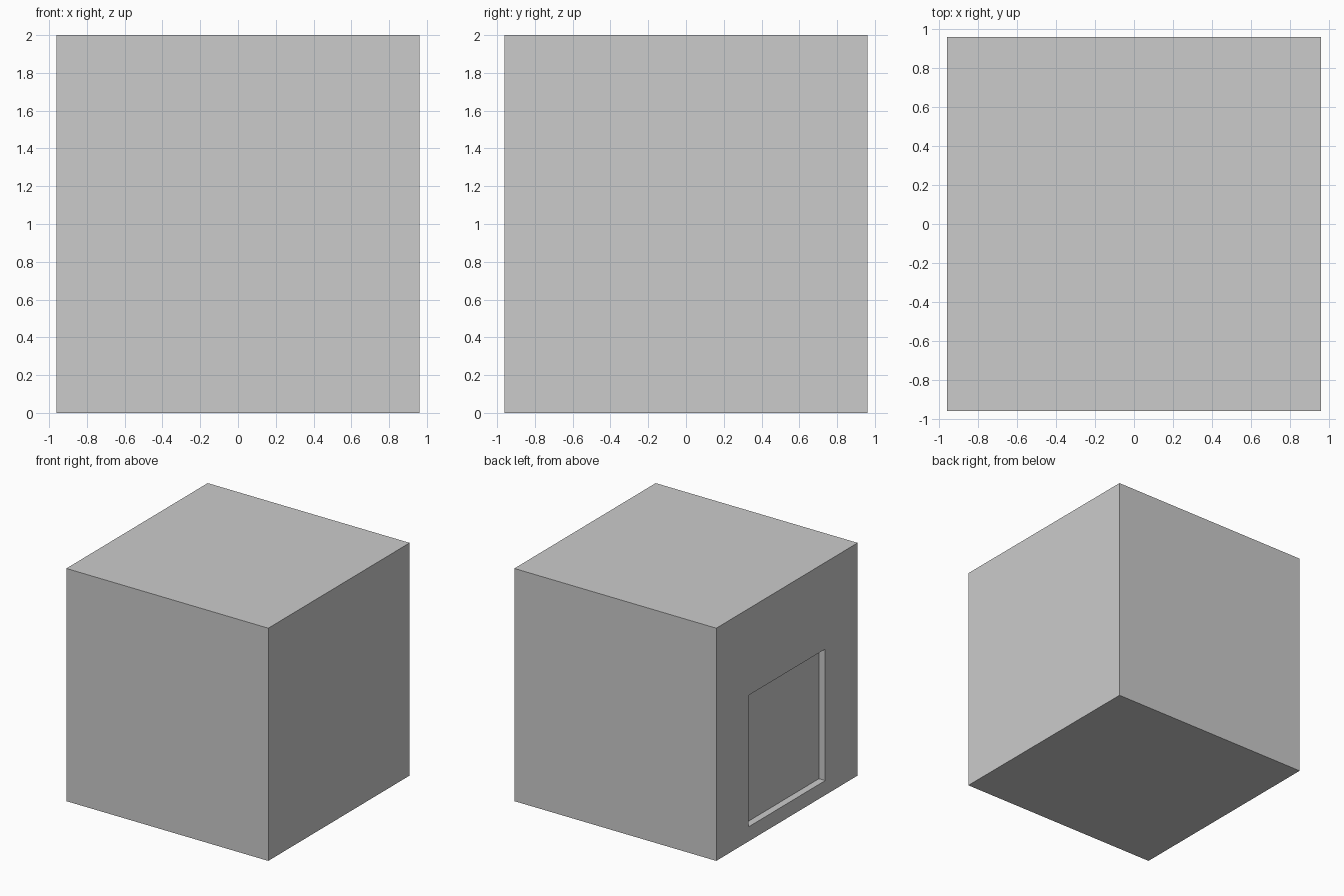
import bpy

if "Cube" in bpy.data.objects:
    bpy.data.objects.remove(bpy.data.objects["Cube"])


def box(name, lo, hi):
    """Axis-aligned box between two corners, with its scale baked into the mesh."""
    centre = [(a + b) / 2 for a, b in zip(lo, hi)]
    size = [b - a for a, b in zip(lo, hi)]
    bpy.ops.mesh.primitive_cube_add(size=1, location=centre)
    ob = bpy.context.object
    ob.name = name
    ob.scale = size
    bpy.ops.object.transform_apply(location=True, rotation=False, scale=True)
    return ob


HALF = 0.96
HEIGHT = 2.0
DEPTH = 0.06

# Main block
body = box("body", (-HALF, -HALF, 0), (HALF, HALF, HEIGHT))

# Shallow rectangular recess in the left side
cutter = box("recess_cutter", (-HALF - 0.2, -0.52, 0.125), (-HALF + DEPTH, 0.52, 1.255))
cut = body.modifiers.new("recess", 'BOOLEAN')
cut.operation = 'DIFFERENCE'
cut.solver = 'EXACT'
cut.object = cutter

# Apply the cut and discard the cutter
bpy.context.view_layer.objects.active = body
bpy.ops.object.modifier_apply(modifier=cut.name)
bpy.data.objects.remove(cutter, do_unlink=True)
